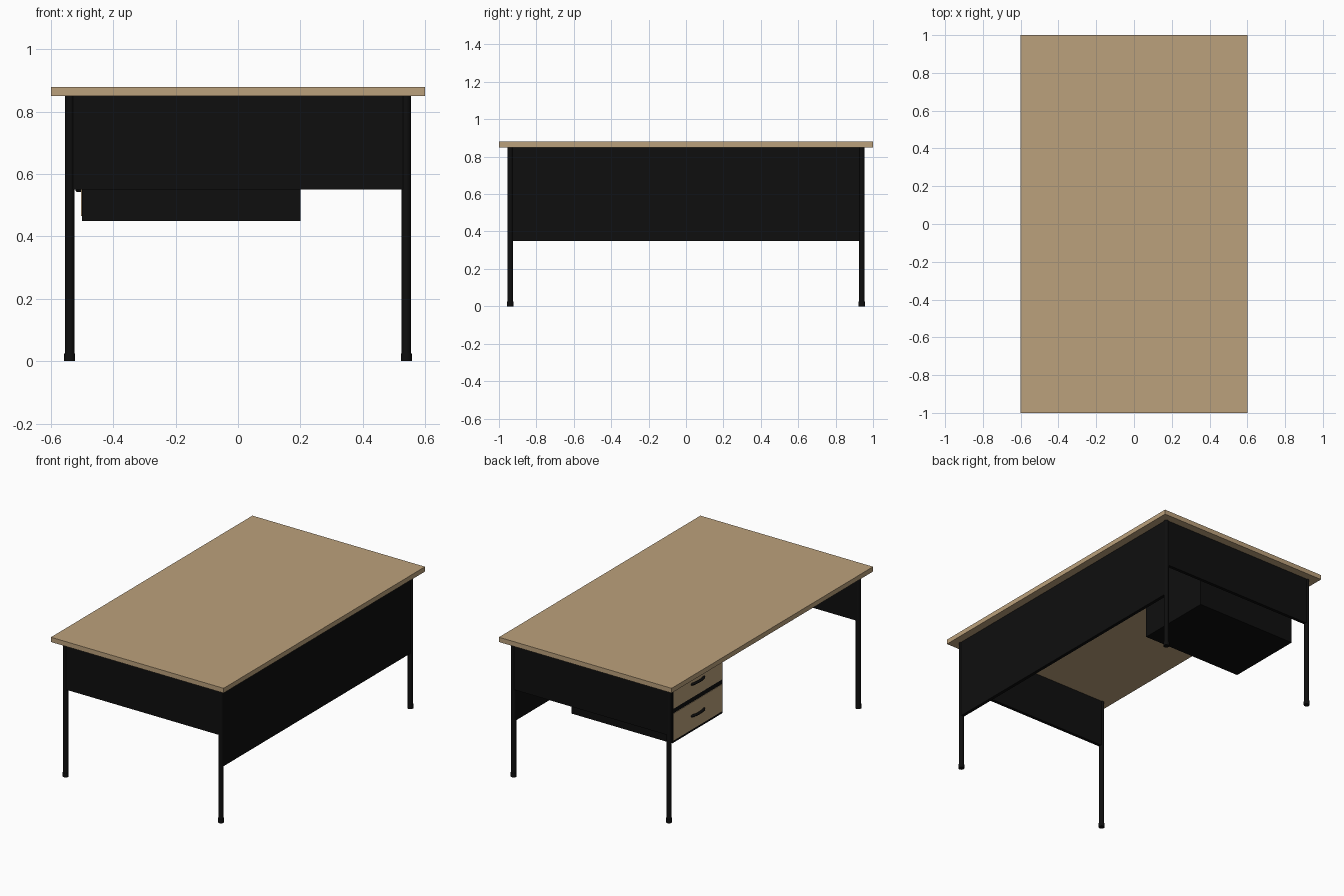
import bpy, math

if "Cube" in bpy.data.objects:
    bpy.data.objects.remove(bpy.data.objects["Cube"])

def material(name, rgb):
    m = bpy.data.materials.new(name)
    m.diffuse_color = (*rgb, 1)
    m.use_nodes = True
    m.node_tree.nodes["Principled BSDF"].inputs["Base Color"].default_value = m.diffuse_color
    return m

WOOD = material("tan wood", (0.5, 0.355, 0.2))
BLACK = material("black metal", (0.0045, 0.0045, 0.0045))

def box(name, lo, hi, mat):
    """Axis-aligned box between two corners."""
    mid = [(a + b) / 2 for a, b in zip(lo, hi)]
    bpy.ops.mesh.primitive_cube_add(size=1, location=mid)
    o = bpy.context.object
    o.name = name
    o.scale = [b - a for a, b in zip(lo, hi)]
    bpy.ops.object.transform_apply(location=False, rotation=False)
    o.data.materials.append(mat)
    return o

def tube(name, x, y, z0, z1, r):
    """Upright round bar."""
    bpy.ops.mesh.primitive_cylinder_add(vertices=24, radius=r, depth=z1 - z0,
                                        location=(x, y, (z0 + z1) / 2))
    o = bpy.context.object
    o.name = name
    o.data.materials.append(BLACK)
    bpy.ops.object.shade_smooth_by_angle()

LX, LY, UNDER = 0.54, 0.94, 0.85

# Table top
box("table_top", (-0.6, -1, UNDER), (0.6, 1, 0.88), WOOD)

# Legs with slightly wider feet
for sx in (-1, 1):
    for sy in (-1, 1):
        tag = ("front" if sy < 0 else "back") + ("_left" if sx < 0 else "_right")
        tube(tag + "_leg", sx * LX, sy * LY, 0.01, UNDER, 0.015)
        tube(tag + "_foot", sx * LX, sy * LY, 0, 0.025, 0.0175)

# End panels and the deeper modesty panel between the legs
T = 0.01
for name, y in (("front_panel", -LY), ("back_panel", LY)):
    box(name, (-LX, y - T, 0.55), (LX, y + T, UNDER), BLACK)
box("modesty_panel", (LX - T, -LY, 0.35), (LX + T, LY, UNDER), BLACK)

# Drawer cabinet, open side facing -x
box("drawer_cabinet", (-0.5, 0.35, 0.45), (0.2, 0.85, UNDER), BLACK)

# Drawer fronts with bowed handles
for name, z in (("lower", 0.55), ("upper", 0.75)):
    box(name + "_drawer_front", (-0.503, 0.36, z - 0.085), (-0.49, 0.84, z + 0.085), WOOD)
    curve = bpy.data.curves.new(name + "_handle", 'CURVE')
    curve.dimensions = '3D'
    curve.bevel_depth = 0.008
    curve.bevel_resolution = 3
    curve.use_fill_caps = True
    s = curve.splines.new('POLY')
    n = 12
    s.points.add(n)
    for i in range(n + 1):
        a = math.pi * i / n
        s.points[i].co = (-0.498 - 0.016 * math.sin(a), 0.6 - 0.062 * math.cos(a), z, 1)
    s.use_smooth = True
    curve.materials.append(BLACK)
    bpy.context.collection.objects.link(bpy.data.objects.new(name + "_handle", curve))
